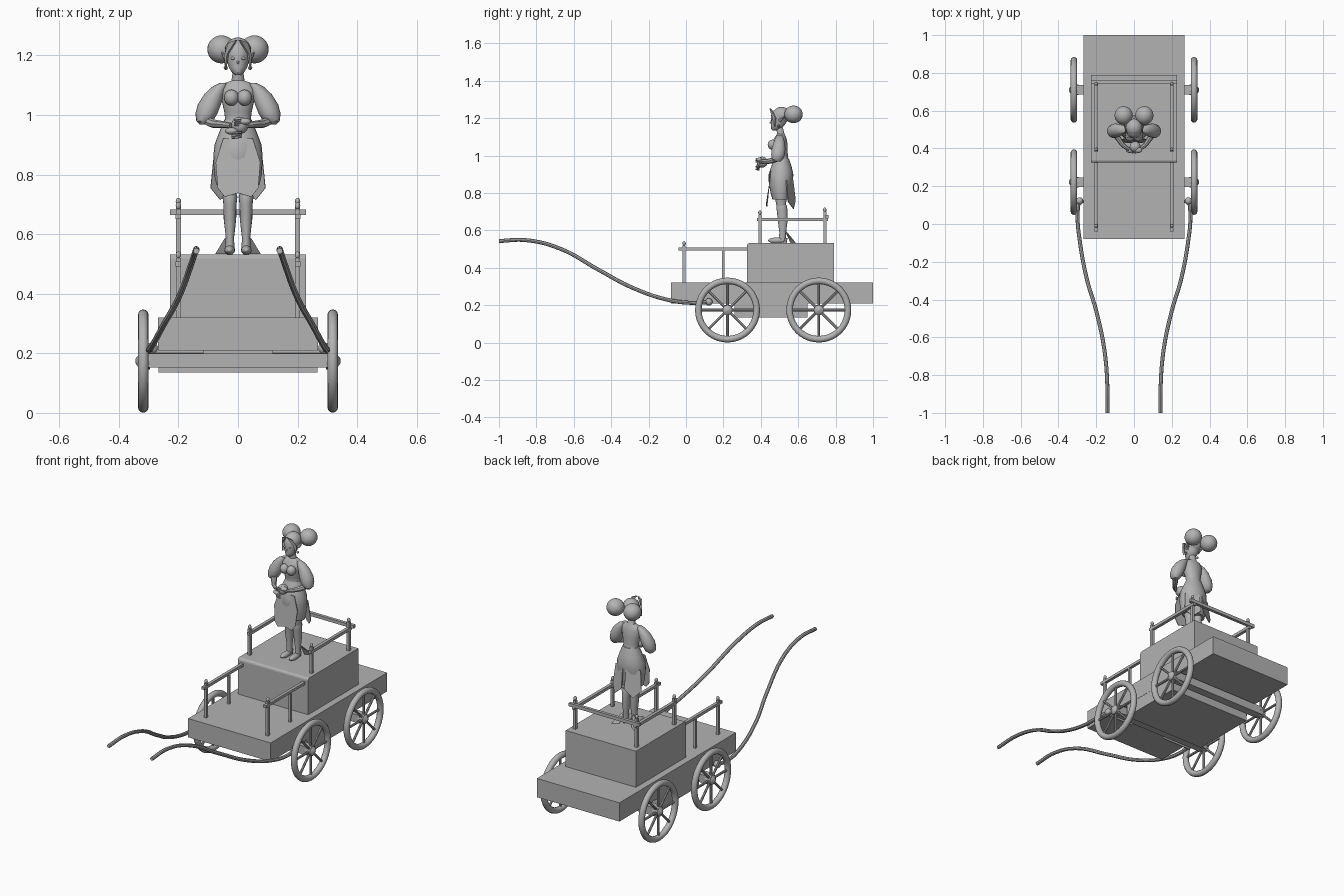
import bpy, bmesh, math
from mathutils import Vector

if "Cube" in bpy.data.objects:
    bpy.data.objects.remove(bpy.data.objects["Cube"])

grey = bpy.data.materials.new("plain_grey")
grey.diffuse_color = (0.45, 0.45, 0.45, 1)
grey.use_nodes = True
grey.node_tree.nodes["Principled BSDF"].inputs["Base Color"].default_value = grey.diffuse_color


def finish(ob, name, smooth=True):
    ob.name = name
    ob.data.materials.clear()
    ob.data.materials.append(grey)
    if smooth:
        bpy.ops.object.select_all(action='DESELECT')
        ob.select_set(True)
        bpy.context.view_layer.objects.active = ob
        bpy.ops.object.shade_smooth_by_angle(angle=math.radians(40))
    return ob


def from_bm(bm, name, smooth=True):
    bmesh.ops.recalc_face_normals(bm, faces=bm.faces)
    me = bpy.data.meshes.new(name)
    bm.to_mesh(me)
    bm.free()
    ob = bpy.data.objects.new(name, me)
    bpy.context.collection.objects.link(ob)
    return finish(ob, name, smooth)


def box(name, lo, hi):
    bm = bmesh.new()
    bmesh.ops.create_cube(bm, size=1)
    for v in bm.verts:
        v.co = [(a + b) / 2 + c * (b - a) for a, b, c in zip(lo, hi, v.co)]
    return from_bm(bm, name, False)


def ball(name, c, r, seg=20):
    bpy.ops.mesh.primitive_uv_sphere_add(segments=seg, ring_count=seg // 2 + 2, location=c)
    ob = bpy.context.object
    ob.scale = r if isinstance(r, tuple) else (r, r, r)
    return finish(ob, name)


def rod(name, a, b, r1, r2=None, n=12):
    a, b = Vector(a), Vector(b)
    d = b - a
    bpy.ops.mesh.primitive_cone_add(vertices=n, radius1=r1, radius2=r1 if r2 is None else r2,
                                    depth=d.length, location=(a + b) / 2,
                                    rotation=d.to_track_quat('Z', 'Y').to_euler())
    return finish(bpy.context.object, name)


def loft(name, rings, n=24):
    """Closed body from rings of (z, centre x, centre y, radius x, radius y)."""
    bm = bmesh.new()
    loops = [[bm.verts.new((cx + rx * math.cos(t * math.tau / n), cy + ry * math.sin(t * math.tau / n), z))
              for t in range(n)] for z, cx, cy, rx, ry in rings]
    for p, q in zip(loops, loops[1:]):
        for i in range(n):
            bm.faces.new((p[i], p[(i + 1) % n], q[(i + 1) % n], q[i]))
    bm.faces.new(loops[0])
    bm.faces.new(loops[-1])
    return from_bm(bm, name)


def tube(name, pts, r, radii=None):
    """Smooth tube through points, optionally tapering."""
    cu = bpy.data.curves.new(name, 'CURVE')
    cu.dimensions, cu.bevel_depth, cu.bevel_resolution = '3D', r, 2
    cu.resolution_u, cu.use_fill_caps = 8, True
    sp = cu.splines.new('BEZIER')
    sp.bezier_points.add(len(pts) - 1)
    for i, (bp, p) in enumerate(zip(sp.bezier_points, pts)):
        bp.co, bp.radius = p, radii[i] if radii else 1
        bp.handle_left_type = bp.handle_right_type = 'AUTO'
    ob = bpy.data.objects.new(name, cu)
    bpy.context.collection.objects.link(ob)
    bpy.ops.object.select_all(action='DESELECT')
    ob.select_set(True)
    bpy.context.view_layer.objects.active = ob
    bpy.ops.object.convert(target='MESH')
    return finish(bpy.context.object, name)


def panel(name, pts, thick=0.004):
    """Thin cloth panel from an outline."""
    bm = bmesh.new()
    f = bm.faces.new([bm.verts.new(p) for p in pts])
    ob = from_bm(bm, name, False)
    m = ob.modifiers.new("thickness", 'SOLIDIFY')
    m.thickness, m.offset = thick, 0
    return ob


# Cart body
box("cart_bed", (-.268, -.08, .21), (.268, 1, .32))
box("under_box", (-.267, .26, .135), (.267, .65, .212))
chest = box("seat_box", (-.228, .325, .318), (.228, .79, .532))
bm = bmesh.new()
bm.from_mesh(chest.data)
edge = [e for e in bm.edges if all(v.co.y < .33 and v.co.z > .5 for v in e.verts)]
bmesh.ops.bevel(bm, geom=edge, offset=.014, segments=3, affect='EDGES', profile=.5)
bm.to_mesh(chest.data)
bm.free()

# Axles and spoked wheels
for y in (.222, .71):
    box("axle", (-.31, y - .025, .152), (.31, y + .025, .2))
    for s in (-1, 1):
        bpy.ops.mesh.primitive_torus_add(location=(s * .318, y, .174), rotation=(0, math.pi / 2, 0),
                                         major_radius=.156, minor_radius=.0175,
                                         major_segments=40, minor_segments=12)
        finish(bpy.context.object, "wheel_rim")
        rod("wheel_hub", (s * .295, y, .174), (s * .33, y, .174), .028, n=16)
        rod("hub_cap", (s * .33, y, .174), (s * .344, y, .174), .026, .008, 16)
        for k in range(8):
            a = k * math.pi / 4
            rod("spoke", (s * .318, y + .02 * math.cos(a), .174 + .02 * math.sin(a)),
                (s * .318, y + .15 * math.cos(a), .174 + .15 * math.sin(a)), .007, n=8)


def post(x, y, z0, z1):
    box("post", (x - .008, y - .008, z0), (x + .008, y + .008, z1))
    ball("post_knob", (x, y, z1 + .01), (.009, .009, .012), 12)


for s in (-1, 1):
    # Pulling shafts with their mounting rods
    tube("shaft", [(s * x, y, z) for x, y, z in (
        (.14, -1, .543), (.141, -.86, .548), (.155, -.68, .505), (.2, -.46, .385),
        (.25, -.29, .295), (.287, -.09, .227), (.299, .04, .212), (.293, .12, .216))], .0105)
    rod("shaft_mount", (s * .115, .12, .206), (s * .3, .12, .206), .008)
    ball("shaft_joint", (s * .288, .122, .217), .02, 14)
    # Side railings
    post(s * .2, -.01, .32, .52)
    box("front_post", (s * .2 - .007, .193, .32), (s * .2 + .007, .207, .5))
    box("front_rail", (s * .2 - .009, -.04, .492), (s * .2 + .009, .326, .508))
    post(s * .2, .395, .53, .685)
    post(s * .2, .742, .53, .7)
    box("upper_rail", (s * .2 - .009, .38, .65), (s * .2 + .009, .76, .667))
box("back_rail", (-.228, .745, .664), (.228, .763, .683))

# Standing figure: legs, boots, sleeves, arms and hair, mirrored
for s in (-1, 1):
    loft("boot", [(.545, s * .027, .515, .015, .018), (.59, s * .027, .517, .014, .018),
                  (.65, s * .027, .517, .021, .026), (.7, s * .027, .514, .022, .028),
                  (.725, s * .027, .512, .025, .029), (.735, s * .027, .512, .022, .026)], 16)
    ball("foot", (s * .028, .485, .546), (.018, .046, .016), 16)
    rod("heel", (s * .027, .53, .532), (s * .027, .53, .56), .008, .013)
    panel("boot_wing", [(s * .03, .53, .6), (s * .045, .535, .585), (s * .076, .585, .534),
                        (s * .04, .56, .534)])
    loft("leg", [(.72, s * .027, .51, .021, .024), (.8, s * .031, .505, .03, .034),
                 (.88, s * .034, .505, .034, .04)], 16)
    loft("puff_sleeve", [(.968, s * .114, .49, .014, .016), (.98, s * .112, .49, .028, .03),
                         (1.005, s * .106, .492, .037, .037), (1.035, s * .096, .495, .039, .037),
                         (1.07, s * .08, .498, .033, .03), (1.095, s * .062, .5, .024, .022),
                         (1.108, s * .048, .5, .012, .014)], 18)
    tube("forearm", [(s * .11, .49, .985), (s * .085, .455, .972), (s * .05, .41, .968),
                     (s * .025, .395, .965)], .015, [1.1, 1, .75, .6])
    ball("hand", (s * .022, .392, .962 + s * .016), (.022, .016, .012), 12)
    for k in range(3):
        rod("finger", (s * .02, .388, .96 + s * .022 - k * .007),
            (-s * .012, .374, .962 + s * .02 - k * .008), .005, .003, 6)
    ball("breast", (s * .022, .463, 1.058), (.025, .026, .027), 16)
    ball("hair_bun", (s * .055, .575, 1.22), (.048, .049, .047), 24)
    panel("hair_lock", [(s * .004, .449, 1.252), (s * .03, .458, 1.243), (s * .044, .48, 1.2),
                        (s * .041, .475, 1.155), (s * .034, .463, 1.205)], .008)
    rod("ear", (s * .036, .5, 1.185), (s * .058, .535, 1.215), .011, 0, 8)
    ball("earring", (s * .041, .495, 1.158), .007, 8)
    ball("eye", (s * .017, .4575, 1.19), (.008, .004, .005), 10)
    panel("back_tail", [(s * .01, .572, .87), (s * .08, .535, .87), (s * .092, .545, .755),
                        (s * .06, .575, .715), (s * .008, .585, .76)])

# Skirt, apron and torso
loft("skirt", [(.765, 0, .508, .072, .046), (.8, 0, .507, .08, .055), (.86, 0, .507, .083, .065),
               (.9, 0, .508, .079, .066), (.94, 0, .51, .064, .055), (.985, 0, .512, .045, .038)])
panel("apron", [(-.05, .452, .92), (.05, .452, .92), (.075, .445, .84), (.068, .436, .755),
                (.045, .432, .725), (0, .429, .738), (-.045, .432, .725), (-.068, .436, .755),
                (-.075, .445, .84)])
loft("torso", [(.95, 0, .511, .054, .046), (.985, 0, .51, .043, .036), (1.01, 0, .507, .046, .037),
               (1.05, 0, .502, .055, .042), (1.085, 0, .503, .06, .036), (1.105, 0, .506, .05, .026),
               (1.115, 0, .507, .022, .02), (1.15, 0, .5, .017, .018)])
ball("held_ball", (.006, .408, .965), .029)

# Head, face and hair
loft("head", [(1.134, 0, .475, .008, .012), (1.142, 0, .48, .02, .025), (1.16, 0, .49, .031, .036),
              (1.185, 0, .497, .038, .044), (1.21, 0, .5, .04, .046), (1.235, 0, .502, .034, .04),
              (1.25, 0, .505, .018, .022)])
rod("nose", (0, .458, 1.182), (0, .448, 1.172), .006, .002, 8)
ball("lips", (0, .459, 1.157), (.008, .005, .004), 10)
ball("hair_cap", (0, .511, 1.216), (.044, .047, .044), 24)
